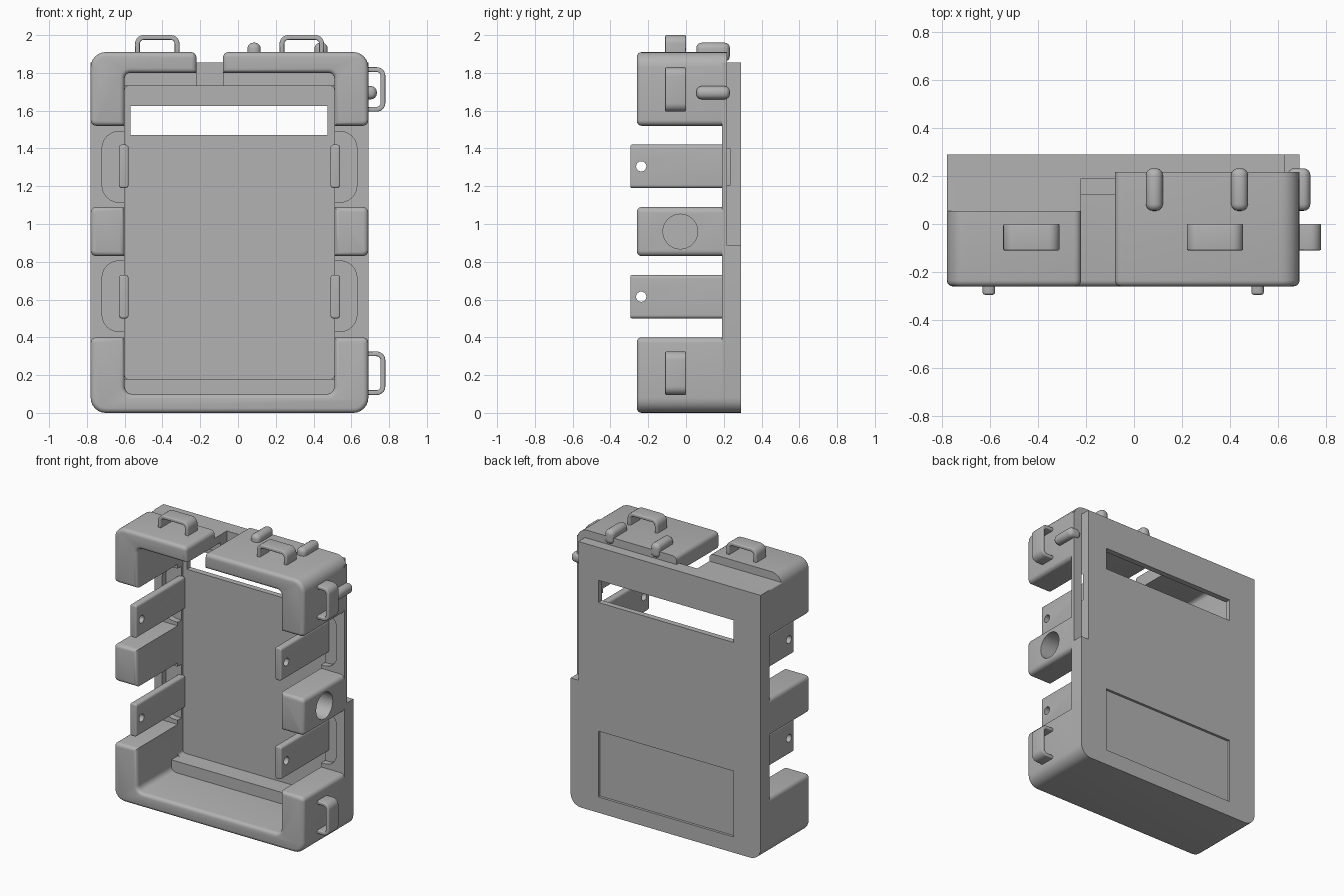
import bpy, bmesh, math
from mathutils import Vector

cube = bpy.data.objects.get("Cube")
if cube:
    bpy.data.objects.remove(cube, do_unlink=True)

grey = bpy.data.materials.new("light_grey_plastic")
grey.use_nodes = True
colour = (0.45, 0.45, 0.45, 1)
grey.diffuse_color = colour
grey.node_tree.nodes["Principled BSDF"].inputs["Base Color"].default_value = colour


def add_object(name, bm):
    bmesh.ops.recalc_face_normals(bm, faces=bm.faces[:])
    mesh = bpy.data.meshes.new(name)
    bm.to_mesh(mesh)
    bm.free()
    mesh.materials.append(grey)
    ob = bpy.data.objects.new(name, mesh)
    bpy.context.collection.objects.link(ob)
    return ob


def rounded(points, steps=6):
    """Replace each (x, z, radius) corner by an arc."""
    out = []
    for i, (x, z, r) in enumerate(points):
        p = Vector((x, z))
        if r == 0:
            out.append(p)
            continue
        a = (Vector(points[i - 1][:2]) - p).normalized()
        b = (Vector(points[(i + 1) % len(points)][:2]) - p).normalized()
        for k in range(steps + 1):
            t = k / steps * math.pi / 2
            out.append(p + a * r * (1 - math.sin(t)) + b * r * (1 - math.cos(t)))
    return out


def prism(name, points, y0, y1, front=0, back=0):
    """Extrude an x-z profile along y, with optional rounded end rims."""
    bm = bmesh.new()
    outline = rounded(points)
    n = len(outline)
    near = [bm.verts.new((p.x, y0, p.y)) for p in outline]
    far = [bm.verts.new((p.x, y1, p.y)) for p in outline]
    caps = [bm.faces.new(near), bm.faces.new(far[::-1])]
    for i in range(n):
        j = (i + 1) % n
        bm.faces.new((near[j], near[i], far[i], far[j]))
    bmesh.ops.recalc_face_normals(bm, faces=bm.faces[:])
    rims = [list(c.edges) for c in caps]
    for edges, size in zip(rims, (front, back)):
        if size:
            bmesh.ops.bevel(bm, geom=edges, offset=size, segments=4, profile=0.5,
                            affect='EDGES', clamp_overlap=False)
    return add_object(name, bm)


def rect(x0, x1, z0, z1, r=0):
    return [(x0, z0, r), (x0, z1, r), (x1, z1, r), (x1, z0, r)]


def rod_cutter(x, y, z, radius, length):
    bm = bmesh.new()
    bmesh.ops.create_cone(bm, cap_ends=True, segments=32, radius1=radius,
                          radius2=radius, depth=length)
    ob = add_object("cutter", bm)
    ob.rotation_euler.y = math.pi / 2
    ob.location = (x, y, z)
    return ob


def cut(ob, cutter):
    cutter.hide_render = True
    mod = ob.modifiers.new("cut", 'BOOLEAN')
    mod.operation, mod.solver, mod.object = 'DIFFERENCE', 'EXACT', cutter
    bpy.context.view_layer.update()
    graph = bpy.context.evaluated_depsgraph_get()
    mesh = bpy.data.meshes.new_from_object(ob.evaluated_get(graph))
    ob.modifiers.clear()
    ob.data = mesh
    bpy.data.objects.remove(cutter, do_unlink=True)


L, R = -0.78, 0.69        # outer sides
IL, IR = -0.60, 0.51      # inner sides
FRONT, BACK = -0.26, 0.29
MID = (L + R) / 2


def mirror(x):
    return 2 * MID - x


# Back shell with inner floor, window, rear panel recess and side notch
shell = prism("back_shell", [(L, 0, .08), (L, 1.855, 0), (R, 1.855, 0), (R, 0, .08)], 0.19, BACK)
cut(shell, prism("cutter", rect(IL, IR, 0.18, 1.73, 0.02), 0.1, 0.25))
for z0 in (0.43, 1.115):
    for side in (lambda x: x, mirror):
        outline = [(side(-.72), z0, .09), (side(-.72), z0 + .375, .09),
                   (side(-.55), z0 + .375, 0), (side(-.55), z0, 0)]
        cut(shell, prism("cutter", outline, 0.1, 0.232))
cut(shell, prism("cutter", rect(-.57, .475, 1.47, 1.625), 0.2, 0.4))
cut(shell, prism("cutter", rect(-.57, .475, 0.11, 0.57), 0.272, 0.4))
cut(shell, prism("cutter", rect(0.63, 0.8, 0.885, 2), 0.217, 0.4))

# Front frame: bottom tray
prism("bottom_frame", [(L, .4, .03), (L, 0, .08), (R, 0, .08), (R, .4, .03),
                       (IR, .4, 0), (IR, .1, .04), (IL, .1, .04), (IL, .4, 0)],
      FRONT, 0.195, front=0.025)
prism("bottom_ledge", rect(IL - .01, IR + .01, 0.08, 0.18), 0.12, 0.2)


# Front frame: two top corners, either side of the cable gap
def top_corner(name, side, gap, top, r, y0, y1, front=0):
    outer, inner = (L, IL) if side < 0 else (R, IR)
    prism(name, [(outer, 1.52, .03), (outer, top, r), (gap, top, .03 if front else 0),
                 (gap, 1.8, 0), (inner, 1.8, .03), (inner, 1.52, 0)], y0, y1, front)


top_corner("top_right_corner", -1, -0.22, 1.91, .08, FRONT, 0.055, 0.025)
top_corner("top_right_corner_rear", -1, -0.22, 1.855, .01, 0.05, 0.2)
top_corner("top_left_corner", 1, -0.08, 1.91, .08, FRONT, 0.217, 0.025)
prism("top_right_ledge", rect(IL - .01, -0.22, 1.73, 1.82), 0.12, 0.2)
prism("top_left_ledge", rect(-0.08, IR + .01, 1.73, 1.82), 0.12, 0.2)

# Middle side blocks, the left one bored through
prism("right_middle_block", [(L, .83, .03), (L, 1.09, .03), (IL, 1.09, 0), (IL, .83, 0)],
      FRONT, 0.195, front=0.025)
block = prism("left_middle_block", [(R, .83, .03), (R, 1.09, .03), (IR, 1.09, 0), (IR, .83, 0)],
              FRONT, 0.195, front=0.025)
cut(block, rod_cutter(0.6, -0.03, 0.96, 0.092, 0.5))

# Thin latch tabs with pin holes
for z0, level in ((0.5, "lower"), (1.19, "upper")):
    for x, side in ((-.605, "right"), (mirror(-.605), "left")):
        tab = prism(f"{level}_{side}_tab", rect(x - .026, x + .026, z0, z0 + .23, .018),
                    -0.295, 0.24, front=0.01)
        cut(tab, rod_cutter(x, -0.237, z0 + 0.115, 0.027, 0.3))


# Strap loops on the top and on the left side
def loop(name, a, b, base, tip, upright):
    t = 0.025
    pts = [(a, base, 0), (a, tip, .045), (b, tip, .045), (b, base, 0),
           (b - t, base, 0), (b - t, tip - t, .022), (a + t, tip - t, .022), (a + t, base, 0)]
    if not upright:
        pts = [(z, x, r) for x, z, r in pts]
    prism(name, pts, -0.11, 0.0, front=0.007, back=0.007)


loop("top_right_loop", -0.545, -0.31, 1.9, 2.0, True)
loop("top_left_loop", 0.22, 0.455, 1.9, 2.0, True)
loop("side_upper_loop", 1.595, 1.83, 0.68, 0.78, False)
loop("side_lower_loop", 0.095, 0.325, 0.68, 0.78, False)

# Rounded pegs
for name, area in (("top_inner_peg", (0.05, 0.12, 1.86, 1.96)),
                   ("top_outer_peg", (0.405, 0.475, 1.86, 1.96)),
                   ("side_peg", (0.64, 0.735, 1.66, 1.73))):
    prism(name, rect(*area, 0.032), 0.055, 0.232, front=0.028, back=0.028)

for ob in bpy.context.scene.objects:
    ob.select_set(ob.type == 'MESH')
    if ob.type == 'MESH':
        bpy.context.view_layer.objects.active = ob
bpy.ops.object.shade_smooth_by_angle(angle=math.radians(35))
